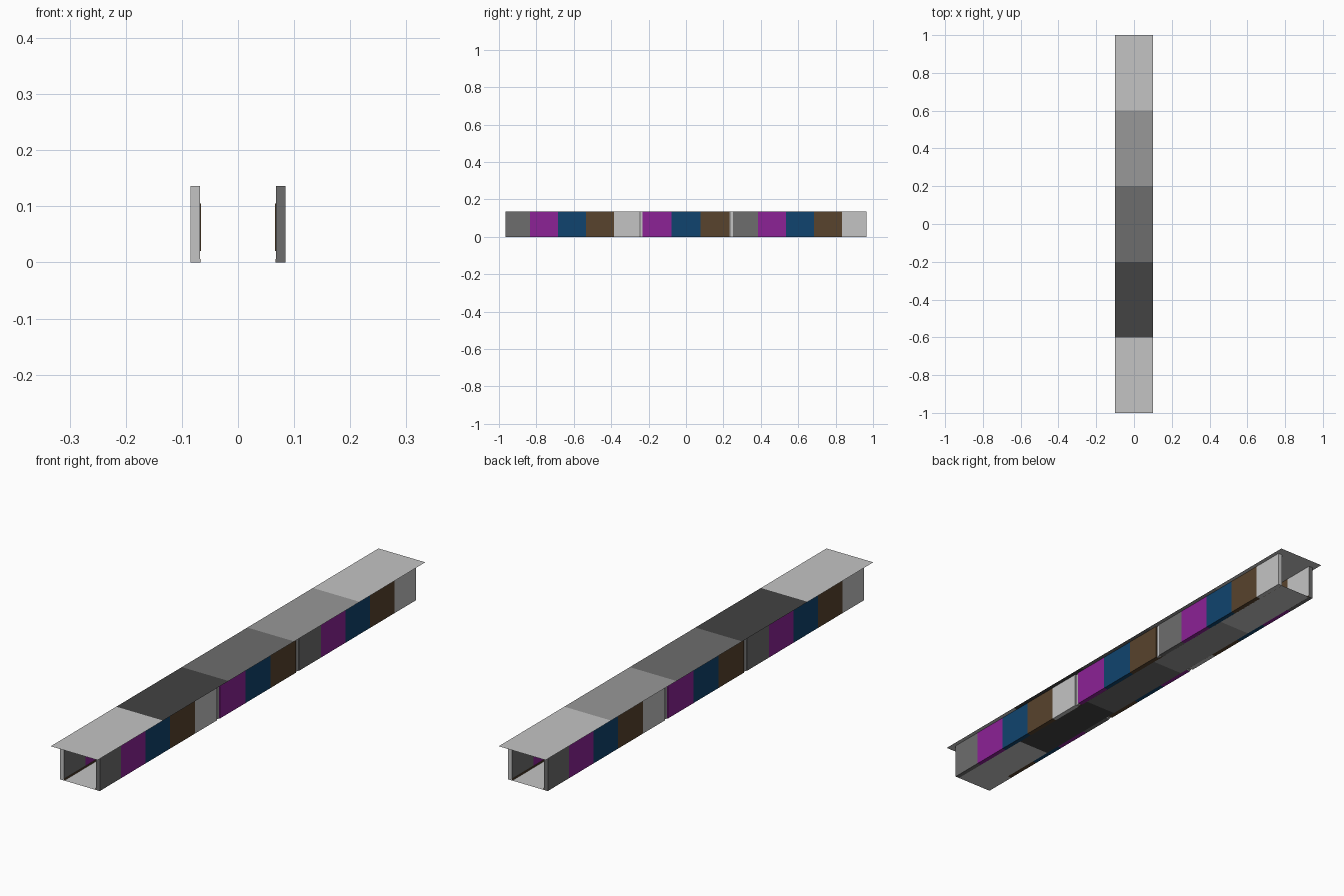
import bpy, bmesh

if "Cube" in bpy.data.objects:
    bpy.data.objects.remove(bpy.data.objects["Cube"])


def srgb(h):
    """Hex colour to linear RGBA."""
    out = []
    for i in (0, 2, 4):
        c = int(h[i:i + 2], 16) / 255
        out.append(c / 12.92 if c <= 0.04045 else ((c + 0.055) / 1.055) ** 2.4)
    return (*out, 1.0)


MATS = {}
for name, h in {"light_grey": "C4C4C4", "pale_grey": "989898", "mid_grey": "6D6D6D",
                "dark_grey": "434343", "purple": "8C2296", "blue": "10446E",
                "brown": "58432D"}.items():
    m = bpy.data.materials.new(name)
    m.diffuse_color = srgb(h)
    m.use_nodes = True
    m.node_tree.nodes["Principled BSDF"].inputs["Base Color"].default_value = m.diffuse_color
    MATS[name] = m


def finish(name, bm, mats):
    me = bpy.data.meshes.new(name)
    bm.to_mesh(me)
    bm.free()
    for m in mats:
        me.materials.append(MATS[m])
    ob = bpy.data.objects.new(name, me)
    bpy.context.collection.objects.link(ob)
    return ob


def box(name, x0, x1, y0, y1, z0, z1, side, mat, inner=None):
    """Box in the right wall (side 1) or turned half round (side -1);
    the face toward the corridor may have its own colour."""
    bm = bmesh.new()
    bmesh.ops.create_cube(bm, size=1)
    for v in bm.verts:
        v.co.x = side * (x1 if v.co.x > 0 else x0)
        v.co.y = side * (y1 if v.co.y > 0 else y0)
        v.co.z = z1 if v.co.z > 0 else z0
    if side < 0:
        bm.normal_update()
    for f in bm.faces:
        if all(abs(abs(v.co.x) - x0) < 1e-5 for v in f.verts):
            f.material_index = 1
    bmesh.ops.recalc_face_normals(bm, faces=bm.faces)
    return finish(name, bm, [mat, inner or mat])


def strip(name, half_w, edges, z):
    """Flat strip of coloured sections along y."""
    colours = ["light_grey", "dark_grey", "mid_grey", "pale_grey", "light_grey"]
    bm = bmesh.new()
    rows = [[bm.verts.new((x, y, z)) for x in (-half_w, half_w)] for y in edges]
    for i, (a, b) in enumerate(zip(rows, rows[1:])):
        bm.faces.new((a[0], a[1], b[1], b[0])).material_index = i
    finish(name, bm, colours)


TOP = 0.136

# roof and floor sheets
strip("roof", 0.1, [-1, -0.6, -0.2, 0.2, 0.6, 1], TOP + 0.001)
strip("floor", 0.068, [-0.965, -0.6, -0.2, 0.2, 0.6, 0.965], 0.0)

# wall panels: boundaries are symmetric, colours run along the wall
half = [0.965, 0.835, 0.685, 0.535, 0.385, 0.25, 0.232, 0.077]
edges = [-y for y in half] + half[::-1]
trio = ["purple", "blue", "brown"]
bay = ["mid_grey"] + trio + ["light_grey"]
colours = bay + ["post"] + trio + ["post"] + bay

for side, label in ((1, "right"), (-1, "left")):
    for i, col in enumerate(colours):
        y0, y1 = edges[i], edges[i + 1]
        inner = colours[-1 - i]
        if col == "post":
            # recessed joint between wall sections
            ym = (y0 + y1) / 2
            box(f"{label}_joint_{i}a", 0.071, 0.080, y0, ym, 0, TOP, side, "pale_grey")
            box(f"{label}_joint_{i}b", 0.071, 0.082, ym, y1, 0, TOP, side, "light_grey")
            continue
        box(f"{label}_panel_{i}", 0.068, 0.085, y0, y1, 0, TOP, side, col, inner)
        # raised plate on the corridor side of the brown panels
        if inner == "brown":
            box(f"{label}_plate_{i}", 0.0655, 0.068, y0 + 0.01, y1 - 0.01,
                0.02, 0.105, side, "brown")
    # baseboard along the floor
    box(f"{label}_baseboard", 0.0665, 0.068, -0.965, 0.965, 0.0, 0.006, side, "brown")
